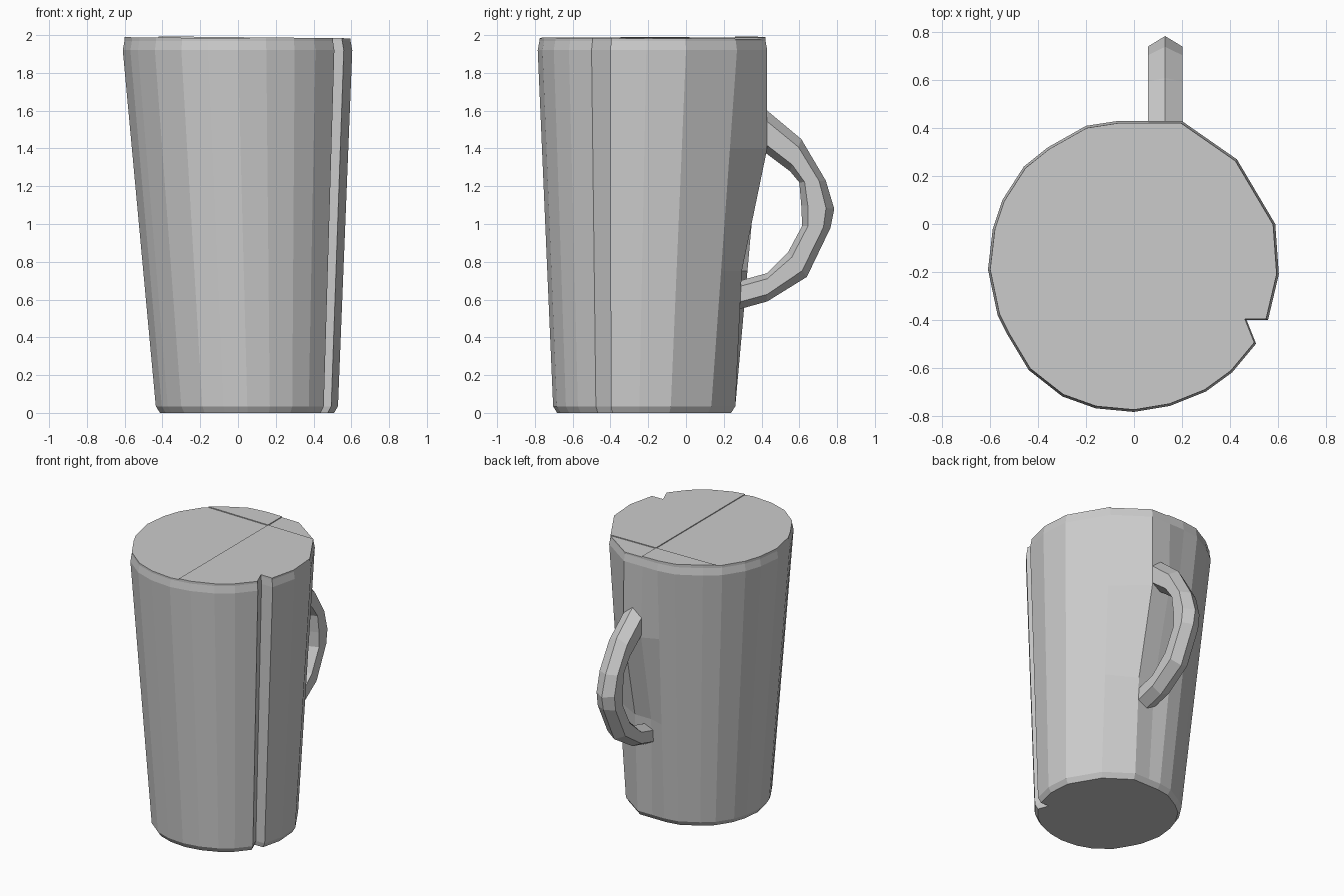
import bpy
import bmesh
from mathutils import Vector

default_cube = bpy.data.objects.get("Cube")
if default_cube:
    bpy.data.objects.remove(default_cube, do_unlink=True)

# One plain grey for the whole mug
grey = bpy.data.materials.new("plain grey")
grey.use_nodes = True
grey.diffuse_color = (0.6, 0.6, 0.6, 1)
grey.node_tree.nodes["Principled BSDF"].inputs["Base Color"].default_value = (0.6, 0.6, 0.6, 1)


def finish(bm, name):
    """Turn a bmesh into a flat shaded object."""
    bmesh.ops.recalc_face_normals(bm, faces=bm.faces[:])
    mesh = bpy.data.meshes.new(name)
    bm.to_mesh(mesh)
    bm.free()
    mesh.materials.append(grey)
    obj = bpy.data.objects.new(name, mesh)
    bpy.context.collection.objects.link(obj)
    return obj


def loft(bm, sections):
    """Skin closed sections of equal size and cap both ends; return the end cap."""
    rings = [[bm.verts.new(point) for point in section] for section in sections]
    for low, high in zip(rings, rings[1:]):
        count = len(low)
        for i in range(count):
            j = (i + 1) % count
            bm.faces.new((low[i], low[j], high[j], high[i]))
    bm.faces.new(rings[0][::-1])
    return bm.faces.new(rings[-1])


# Mug body: faceted rim outline, with a notch on the left, tapered to the base
rim_outline = [
    (.2, .43), (.05, .43), (-.07, .43), (-.2, .41), (-.36, .32), (-.46, .24),
    (-.55, .1), (-.59, -.02), (-.61, -.19), (-.57, -.38), (-.53, -.46),
    (-.44, -.61), (-.3, -.72), (-.16, -.77), (0, -.785), (.15, -.76),
    (.3, -.7), (.41, -.62), (.51, -.5), (.47, -.4), (.56, -.4),
    (.605, -.21), (.59, 0), (.43, .27),
]
rim_centre = Vector((0, -.175))
base_centre = Vector((.05, -.22))


def body_section(z, inset=1.0):
    t = min(z / 1.92, 1)
    centre = base_centre.lerp(rim_centre, t)
    section = []
    for x, y in rim_outline:
        p = centre + (Vector((x, y)) - rim_centre) * (.79 + .21 * t) * inset
        # The strip that carries the handle stands upright, then falls inward
        if x > 0 and y > .42:
            if z == 1.4:
                p.y = y
            elif z == .75:
                p.y -= .03
        section.append((p.x, p.y, z))
    return section


bm = bmesh.new()
lid = loft(bm, [
    body_section(0, .96), body_section(.035), body_section(.75),
    body_section(1.4), body_section(1.92), body_section(1.97, .985),
])

# Closed top: cut into panels that sit at slightly different heights
panels = [lid]
cuts = [((0, -.46, 0), (0, 1, 0)), ((0, -.2, 0), (0, 1, 0)),
        ((0, .26, 0), (0, 1, 0)), ((.06, 0, 0), (1, 0, 0))]
for origin, normal in cuts:
    edges = {e for f in panels for e in f.edges}
    verts = {v for f in panels for v in f.verts}
    bmesh.ops.bisect_plane(bm, geom=panels + list(edges) + list(verts),
                           plane_co=origin, plane_no=normal)
    panels = [f for f in bm.faces if all(v.co.z > 1.96 for v in f.verts)]
panels.sort(key=lambda f: (round(f.calc_center_median().y, 1), f.calc_center_median().x))
raised = bmesh.ops.extrude_discrete_faces(bm, faces=panels)["faces"]
for i, panel in enumerate(raised):
    for v in panel.verts:
        v.co.z += .013 + .006 * (i % 2) - .01 * v.co.x
        v.co.z = min(v.co.z, 2)
finish(bm, "mug_body")

# Handle: six sided sections between outer and inner points (y, z)
handle_path = [
    ((.36, 1.62), (.36, 1.42)), ((.43, 1.6), (.43, 1.37)),
    ((.61, 1.45), (.55, 1.28)), ((.74, 1.23), (.6, 1.22)),
    ((.785, 1.08), (.61, 1.1)), ((.765, .98), (.615, .99)),
    ((.64, .72), (.54, .85)), ((.43, .59), (.43, .74)),
    ((.25, .54), (.25, .69)),
]


def handle_section(outer, inner):
    a, b = Vector(outer), Vector(inner)
    middle, half = .13, .072
    shape = [(0, 0), (half, .25), (half, .8), (0, 1), (-half, .8), (-half, .25)]
    return [(middle + dx, *a.lerp(b, t)) for dx, t in shape]


bm = bmesh.new()
loft(bm, [handle_section(outer, inner) for outer, inner in handle_path])
finish(bm, "handle")
